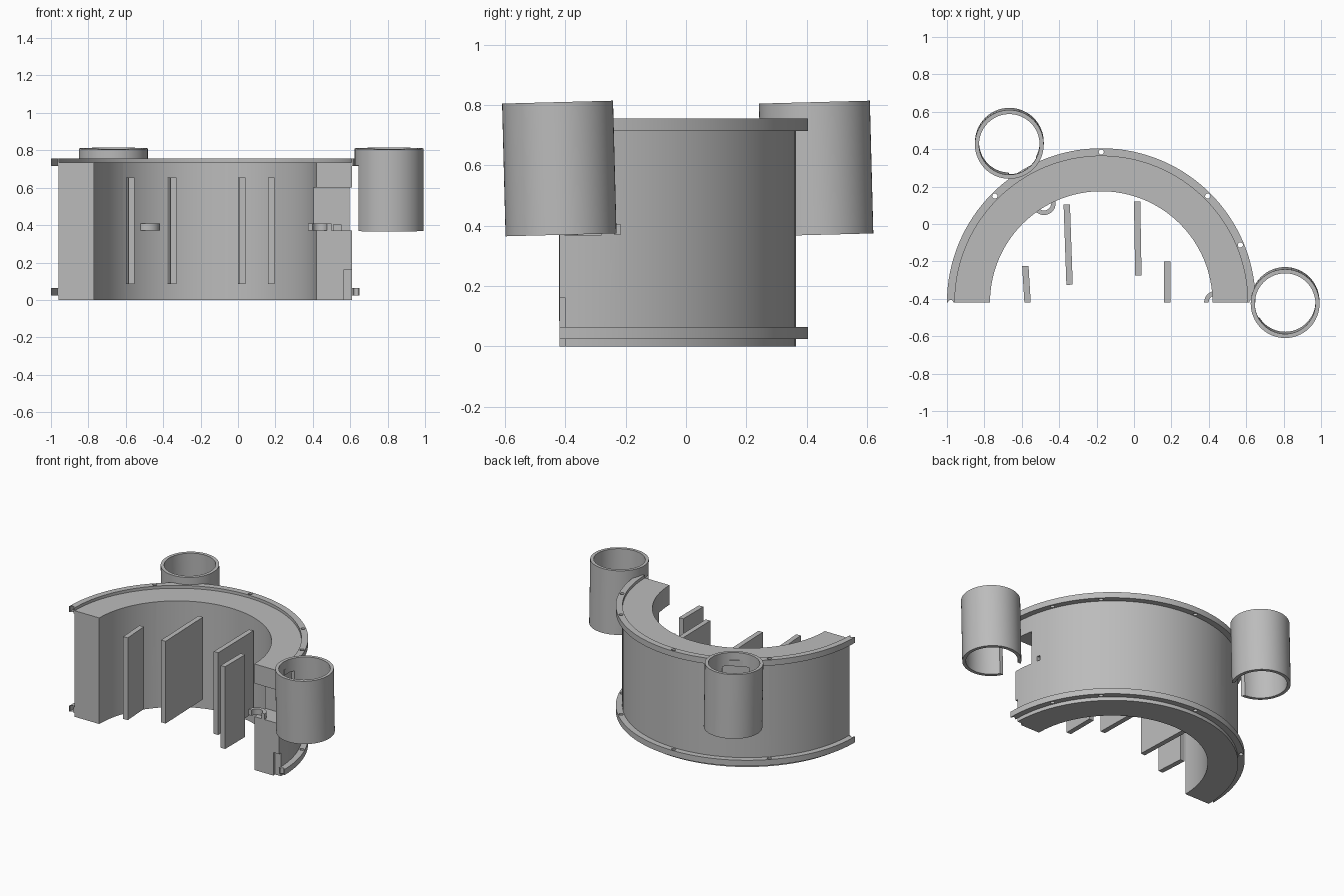
import bpy, bmesh, math
from mathutils import Matrix, Vector

if "Cube" in bpy.data.objects:
    bpy.data.objects.remove(bpy.data.objects["Cube"])

CX, CY = -0.175, -0.42          # centre of the half ring
STATIONS = (0, 120)             # angles that carry a tube, window and ring

grey = bpy.data.materials.new("plain grey")
grey.diffuse_color = (0.5, 0.5, 0.5, 1)
grey.use_nodes = True
grey.node_tree.nodes["Principled BSDF"].inputs["Base Color"].default_value = grey.diffuse_color


def make(name, bm, smooth=True):
    bmesh.ops.recalc_face_normals(bm, faces=bm.faces)
    me = bpy.data.meshes.new(name)
    bm.to_mesh(me)
    bm.free()
    me.materials.append(grey)
    ob = bpy.data.objects.new(name, me)
    bpy.context.collection.objects.link(ob)
    return shade(ob) if smooth else ob


def activate(ob):
    bpy.ops.object.select_all(action='DESELECT')
    ob.select_set(True)
    bpy.context.view_layer.objects.active = ob


def shade(ob):
    activate(ob)
    bpy.ops.object.shade_smooth_by_angle(angle=math.radians(30))
    return ob


def arc(name, r0, r1, z0, z1, sweep=180, n=64, centre=(CX, CY)):
    """Rectangular section swept around a vertical axis."""
    bm = bmesh.new()
    closed = sweep == 360
    rings = []
    for i in range(n if closed else n + 1):
        a = math.radians(sweep * i / n)
        c, s = math.cos(a), math.sin(a)
        rings.append([bm.verts.new((centre[0] + r * c, centre[1] + r * s, z))
                      for r, z in ((r0, z0), (r1, z0), (r1, z1), (r0, z1))])
    pairs = list(zip(rings, rings[1:] + rings[:1])) if closed else list(zip(rings, rings[1:]))
    for a, b in pairs:
        for k in range(4):
            bm.faces.new((a[k], a[k - 1], b[k - 1], b[k]))
    if not closed:
        bm.faces.new(rings[0])
        bm.faces.new(rings[-1])
    return make(name, bm)


def box(name, lo, hi, matrix=Matrix()):
    bm = bmesh.new()
    bmesh.ops.create_cube(bm, size=1)
    lo, hi = Vector(lo), Vector(hi)
    for v in bm.verts:
        v.co = matrix @ Vector([(lo[k] + hi[k]) / 2 + v.co[k] * (hi[k] - lo[k]) for k in range(3)])
    return make(name, bm, False)


def cut(ob, cutters):
    for c in cutters:
        c.hide_render = True
        m = ob.modifiers.new("cut", 'BOOLEAN')
        m.operation, m.solver, m.object = 'DIFFERENCE', 'EXACT', c
        activate(ob)
        bpy.ops.object.modifier_apply(modifier=m.name)
        bpy.data.objects.remove(c)
    shade(ob)


def frame(angle):
    """Local x points outward from the half ring, local y along it."""
    return Matrix.Translation((CX, CY, 0)) @ Matrix.Rotation(math.radians(angle), 4, 'Z')


# Thick half-ring wall with windows, peg slots and bottom key notches
wall = arc("curved_wall", 0.595, 0.785, 0, 0.735)
cutters = []
for a in STATIONS:
    f = frame(a)
    cutters.append(box("window_cutter", (0.45, -0.14, 0.37), (0.9, 0.14, 0.6), f))
    cutters.append(box("key_cutter", (0.74, -0.02, 0.06 if a else -0.1), (0.9, 0.02, 0.16), f))
    for s in (-1, 1):
        if a == 0 and s < 0:
            continue
        y0, y1 = sorted((s * 0.183, s * 0.203))
        cutters.append(box("peg_cutter", (0.45, y0, 0.371), (0.9, y1, 0.405), f))
        y0, y1 = sorted((s * 0.13, s * 0.19))
        cutters.append(box("channel_cutter", (0.685, y0, 0.372), (0.725, y1, 0.404), f))
cut(wall, cutters)

# Bolted rims around the outside, top and bottom
for name, z0, z1 in (("top_rim", 0.715, 0.755), ("bottom_rim", 0.025, 0.065)):
    rim = arc(name, 0.783, 0.825, z0, z1)
    holes = []
    for a in (0, 22.5, 45, 90, 135, 180):
        p = frame(a) @ Vector((0.805, 0, 0))
        bm = bmesh.new()
        bmesh.ops.create_cone(bm, cap_ends=True, segments=16, radius1=0.014, radius2=0.014,
                              depth=0.2, matrix=Matrix.Translation((p.x, p.y, z0)))
        holes.append(make("hole_cutter", bm))
    cut(rim, holes)

# Slightly tilted open tubes, slotted on the side facing the wall
for a, label in zip(STATIONS, ("right", "back")):
    p = frame(a) @ Vector((0.983, 0, 0.59))
    tube = arc(label + "_tube", 0.162, 0.184, -0.22, 0.22, 360, 64, (0, 0))
    turn = Matrix.Rotation(math.radians(a), 4, 'Z')
    cut(tube, [box("slot_cutter", (-0.3, -0.085, -0.4), (-0.08, 0.085, 0.13), turn)])
    tube.data.transform(Matrix.Translation(p) @ Matrix.Rotation(math.radians(1.5), 4, 'X'))

    # Small ring sitting on the window sill
    q = frame(a) @ Vector((0.612, 0, 0))
    arc(label + "_sill_ring", 0.038, 0.062, 0.37, 0.41, 360 if a else 180, 32, (q.x, q.y))

# Upright plates inside the half ring: x, y centre, length, turn in degrees
for i, (x, y, length, turn) in enumerate(((-0.575, -0.322, 0.195, 3.5), (-0.352, -0.11, 0.43, 2),
                                          (0.02, -0.077, 0.395, 1), (0.178, -0.31, 0.22, 0))):
    m = Matrix.Translation((x, y, 0)) @ Matrix.Rotation(math.radians(turn), 4, 'Z')
    box("plate_%d" % (i + 1), (-0.017, -length / 2, 0.085), (0.017, length / 2, 0.655), m)
